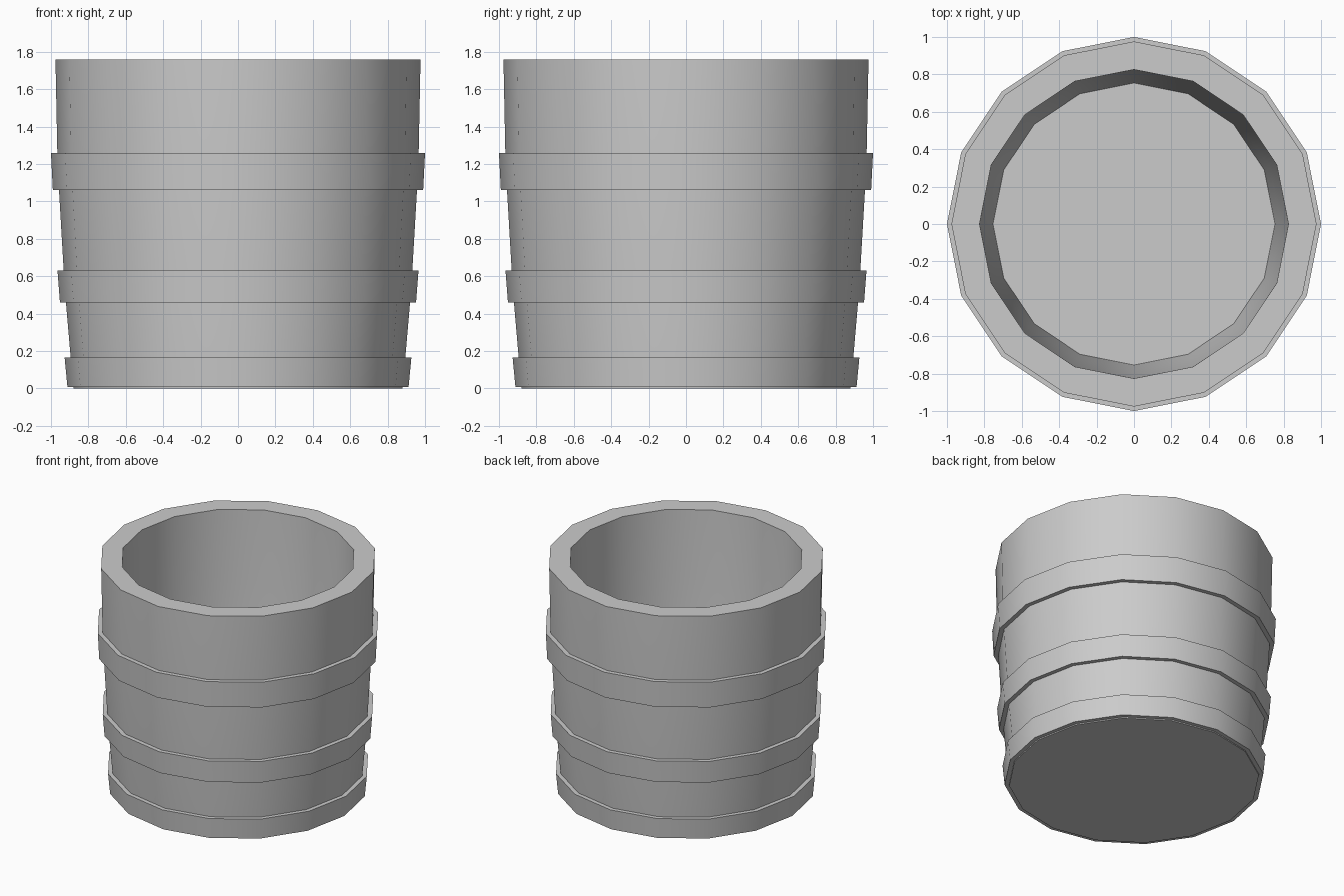
import bpy
import bmesh
from math import cos, sin, pi, radians

if "Cube" in bpy.data.objects:
    bpy.data.objects.remove(bpy.data.objects["Cube"])

SIDES = 16


def lathe(name, profile, closed=False):
    """Spin an (r, z) profile around z; r = 0 is not used, open ends get capped."""
    bm = bmesh.new()
    rings = [[bm.verts.new((r * cos(2 * pi * i / SIDES), r * sin(2 * pi * i / SIDES), z))
              for i in range(SIDES)] for r, z in profile]
    pairs = list(zip(rings, rings[1:]))
    if closed:
        pairs.append((rings[-1], rings[0]))
    else:
        bm.faces.new(rings[0])
        bm.faces.new(rings[-1])
    for a, b in pairs:
        for i in range(SIDES):
            j = (i + 1) % SIDES
            bm.faces.new((a[i], a[j], b[j], b[i]))
    bmesh.ops.recalc_face_normals(bm, faces=bm.faces)
    mesh = bpy.data.meshes.new(name)
    bm.to_mesh(mesh)
    bm.free()
    obj = bpy.data.objects.new(name, mesh)
    bpy.context.collection.objects.link(obj)
    bpy.ops.object.select_all(action='DESELECT')
    obj.select_set(True)
    bpy.context.view_layer.objects.active = obj
    bpy.ops.object.shade_smooth_by_angle(angle=radians(30))
    return obj


# Tapered tub: outer wall, rim, inner wall, floor
lathe("tub", [(0.88, 0), (0.895, 0.17), (0.92, 0.46), (0.932, 0.63),
              (0.957, 1.06), (0.966, 1.26), (0.976, 1.76),
              (0.826, 1.76), (0.814, 1.2), (0.787, 0.65), (0.754, 0.2)])

# Hoops: name, bottom radius and z, top radius and z, inner radii tucked in the wall
for name, r0, z0, r1, z1, depth in [("bottom_hoop", 0.912, 0.008, 0.927, 0.165, 0.035),
                                    ("middle_hoop", 0.952, 0.46, 0.965, 0.63, 0.037),
                                    ("top_hoop", 0.99, 1.06, 1.0, 1.26, 0.038)]:
    lathe(name, [(r0, z0), (r1, z1), (r1 - depth, z1), (r0 - depth, z0)], closed=True)
